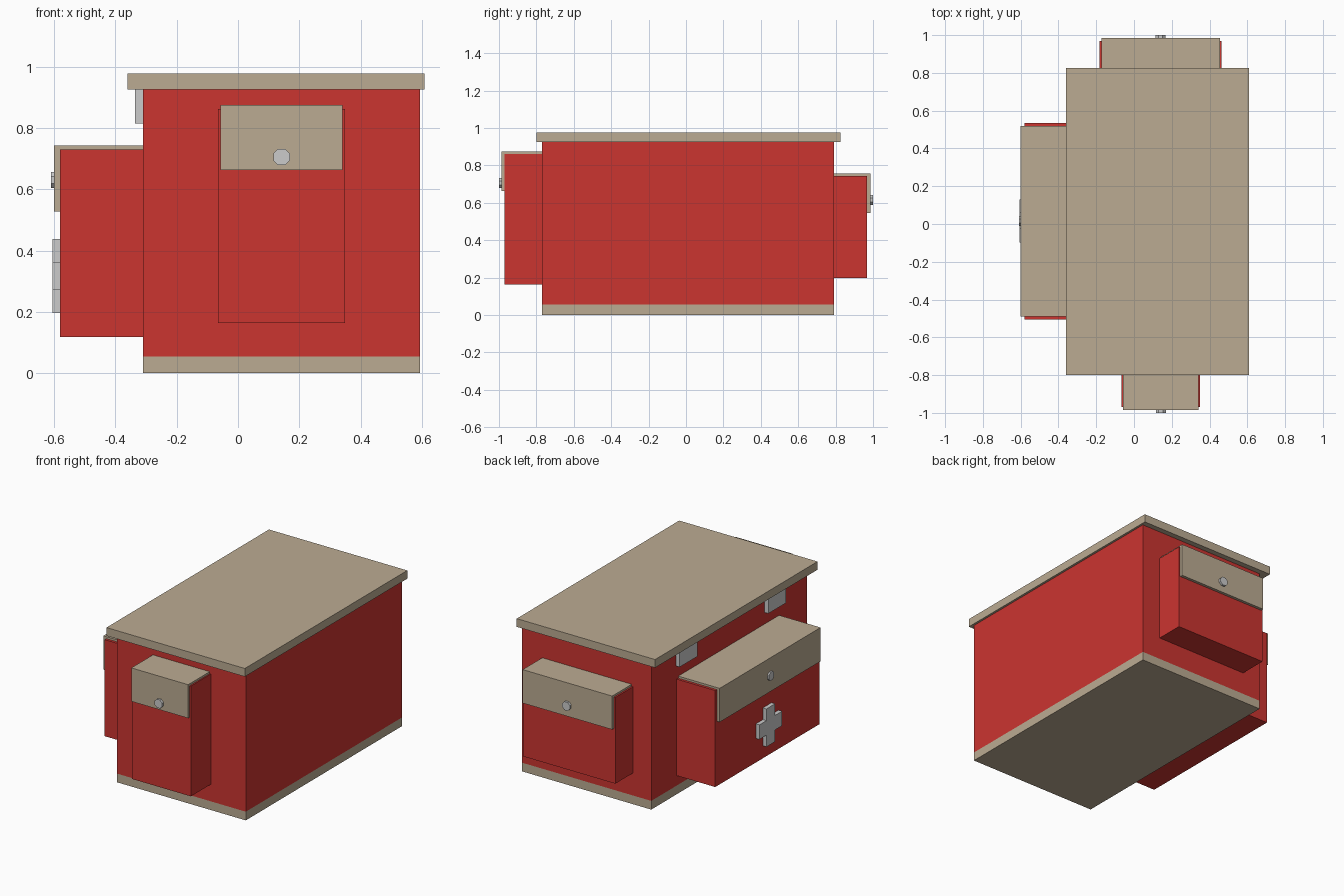
import bpy, math
from mathutils import Matrix, Vector

if "Cube" in bpy.data.objects:
    bpy.data.objects.remove(bpy.data.objects["Cube"])


def material(name, color):
    m = bpy.data.materials.new(name)
    m.diffuse_color = color
    m.use_nodes = True
    m.node_tree.nodes["Principled BSDF"].inputs["Base Color"].default_value = m.diffuse_color
    return m


RED = material("red_fabric", (0.60, 0.035, 0.03, 1))
TAN = material("tan_fabric", (0.50, 0.41, 0.29, 1))


def make_mesh(name, verts, faces, mat=None):
    me = bpy.data.meshes.new(name)
    me.from_pydata(verts, [], faces)
    me.update()
    ob = bpy.data.objects.new(name, me)
    bpy.context.collection.objects.link(ob)
    if mat:
        me.materials.append(mat)
    return ob


def prism(name, profile, vec, mat=None):
    """Extrude a closed 3D profile along vec."""
    n = len(profile)
    a = [Vector(p) for p in profile]
    v = Vector(vec)
    normal = sum((a[i].cross(a[(i + 1) % n]) for i in range(n)), Vector())
    if normal.dot(v) < 0:
        a.reverse()
    faces = [tuple(reversed(range(n))), tuple(range(n, 2 * n))]
    faces += [(i, (i + 1) % n, n + (i + 1) % n, n + i) for i in range(n)]
    return make_mesh(name, a + [p + v for p in a], faces, mat)


def box(name, x0, x1, y0, y1, z0, z1, mat=None):
    return prism(name, [(x0, y0, z0), (x1, y0, z0), (x1, y1, z0), (x0, y1, z0)],
                 (0, 0, z1 - z0), mat)


def pocket(name, angle, wall, face, outer, tip, u0, u1, inset, z0, z1, zflap, zbutton):
    """Pocket facing -y before being turned by angle: bag, bent flap and button."""
    rot = Matrix.Rotation(angle, 4, 'Z')
    t = 0.013
    bag = box(name + "_pocket", u0, u1, -face, -wall, z0, z1, RED)
    fold = [(-wall, z1), (-face, z1), (-face, zflap), (-outer, zflap),
            (-outer, z1 + t), (-wall, z1 + t)]
    flap = prism(name + "_flap", [(u0 + inset, y, z) for y, z in fold],
                 (u1 - u0 - 2 * inset, 0, 0), TAN)
    uc = (u0 + u1) / 2
    ring = [(uc + 0.029 * math.cos((i + 0.5) * math.pi / 4), -outer,
             zbutton + 0.029 * math.sin((i + 0.5) * math.pi / 4)) for i in range(8)]
    button = prism(name + "_button", ring, (0, outer - tip, 0))
    for ob in (bag, flap, button):
        ob.data.transform(rot)


# Main bag, base and overhanging lid
box("main_body", -0.31, 0.594, -0.77, 0.79, 0.055, 0.925, RED)
box("base", -0.31, 0.594, -0.77, 0.79, 0.003, 0.055, TAN).data.transform(
    Matrix.Translation((0, 0, 0)))
box("lid", -0.361, 0.608, -0.80, 0.825, 0.925, 0.977, TAN)

# Pockets on the front, back and left side
pocket("front", 0, 0.77, 0.97, 0.986, 1.0, -0.065, 0.349, 0.008, 0.163, 0.861, 0.662, 0.705)
pocket("back", math.pi, 0.79, 0.968, 0.986, 1.0, -0.464, 0.183, 0.01, 0.198, 0.744, 0.545, 0.614)
pocket("side", -math.pi / 2, 0.31, 0.58, 0.60, 0.61, -0.536, 0.505, 0.016, 0.118, 0.729, 0.528, 0.63)

# Lid clasps on the left side
for i, y in enumerate((-0.432, 0.455)):
    box(f"lid_clasp_{i + 1}", -0.336, -0.31, y - 0.088, y + 0.088, 0.815, 0.925)

# Raised plus-shaped badge on the side pocket
h, w = 0.12, 0.046
plus = [(-w, -h), (w, -h), (w, -w), (h, -w), (h, w), (w, w),
        (w, h), (-w, h), (-w, w), (-h, w), (-h, -w), (-w, -w)]
prism("plus_badge", [(-0.58, 0.016 + a * 0.95, 0.317 + b) for a, b in plus], (-0.025, 0, 0))

# Set the base exactly on the ground
for v in bpy.data.objects["base"].data.vertices:
    if v.co.z < 0.01:
        v.co.z = 0.0
